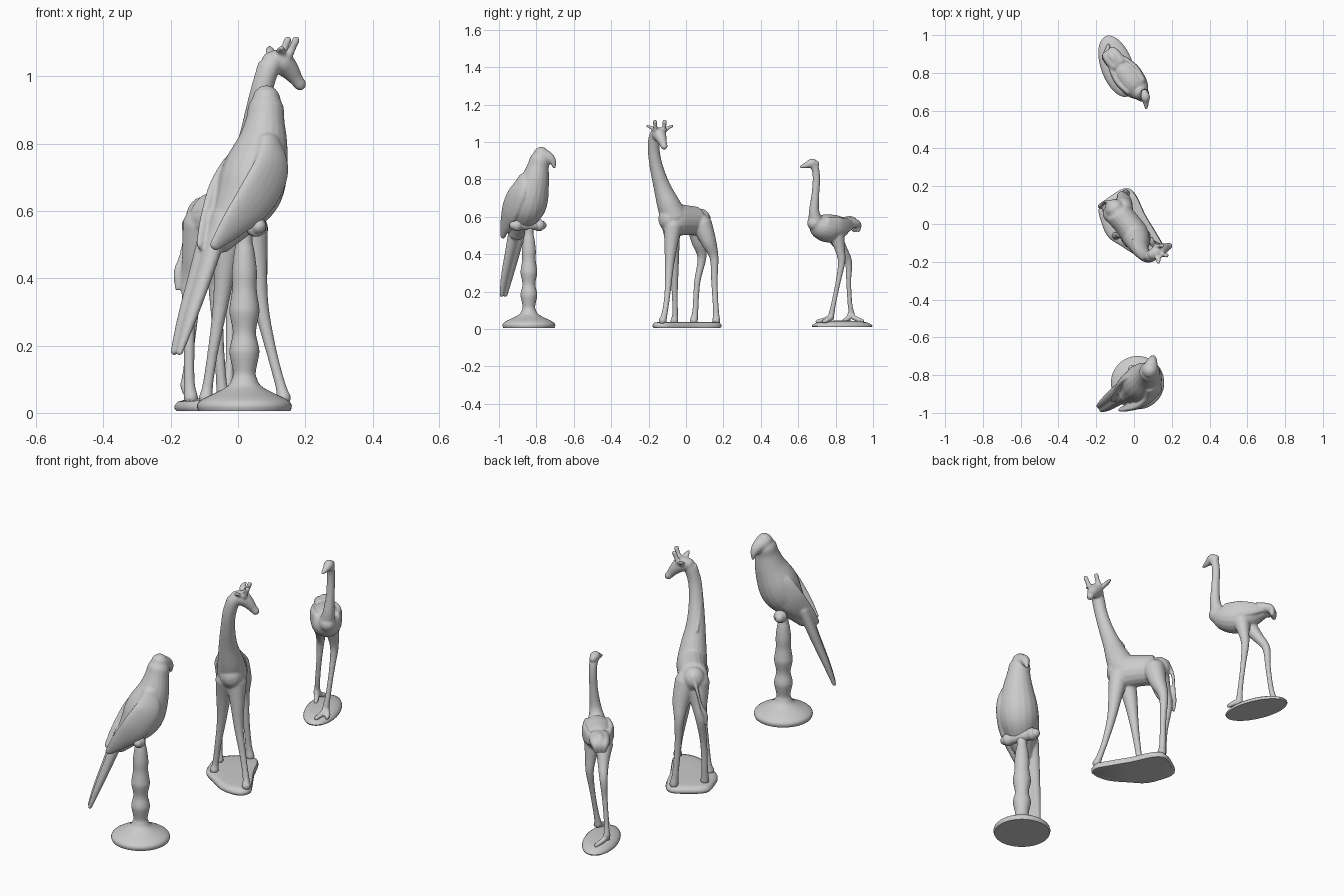
import bpy, bmesh, math
from mathutils import Vector


def spline(p, steps=5):
    """Catmull-Rom interpolation of tuples."""
    out = []
    for i in range(len(p) - 1):
        a, b, c, d = p[max(i - 1, 0)], p[i], p[i + 1], p[min(i + 2, len(p) - 1)]
        for k in range(steps):
            t = k / steps
            out.append([0.5 * (2 * q + (r - o) * t + (2 * o - 5 * q + 4 * r - s) * t * t
                               + (3 * q - o - 3 * r + s) * t ** 3) for o, q, r, s in zip(a, b, c, d)])
    return out + [list(p[-1])]


def skin(bm, rings):
    rows = [[bm.verts.new(v) for v in ring] for ring in rings]
    n = len(rows[0])
    for a, b in zip(rows, rows[1:]):
        for i in range(n):
            bm.faces.new((a[i], a[(i + 1) % n], b[(i + 1) % n], b[i]))
    bm.faces.new(rows[0])
    bm.faces.new(rows[-1])


def tube(bm, pts, side=None, n=18):
    """Round-ended tube; points are x, y, z, radius[, second radius]."""
    pts = spline([tuple(p) if len(p) == 5 else tuple(p) + (p[3],) for p in pts])
    pos = [Vector(p[:3]) for p in pts]
    ref = Vector(side) if side else (pos[-1] - pos[0]).orthogonal()
    rings = []
    for i, p in enumerate(pts):
        t = (pos[min(i + 1, len(pos) - 1)] - pos[max(i - 1, 0)]).normalized()
        u = (ref - t * ref.dot(t)).normalized()
        v = t.cross(u)
        caps = [(0, 1)]
        if i == 0:
            caps = [(-math.sin(a), math.cos(a)) for a in (1.4, 1.0, 0.5, 0)]
        if i == len(pts) - 1:
            caps = [(math.sin(a), math.cos(a)) for a in (0, 0.5, 1.0, 1.4)]
        for off, sc in caps:
            c = pos[i] + t * off * min(p[3], p[4])
            rings.append([c + u * p[3] * sc * math.cos(k * math.tau / n)
                          + v * p[4] * sc * math.sin(k * math.tau / n) for k in range(n)])
    skin(bm, rings)


def finish(name, bm, voxel=None):
    bmesh.ops.recalc_face_normals(bm, faces=bm.faces)
    me = bpy.data.meshes.new(name)
    bm.to_mesh(me)
    bm.free()
    ob = bpy.data.objects.new(name, me)
    bpy.context.collection.objects.link(ob)
    for f in me.polygons:
        f.use_smooth = True
    if voxel:
        r = ob.modifiers.new("fuse", 'REMESH')
        r.mode, r.voxel_size, r.use_smooth_shade = 'VOXEL', voxel, True
        s = ob.modifiers.new("soften", 'SMOOTH')
        s.factor, s.iterations = 0.5, 6
    else:
        bpy.context.view_layer.objects.active = ob
        ob.select_set(True)
        bpy.ops.object.shade_smooth_by_angle(angle=math.radians(50))
        ob.select_set(False)
    return ob


def stack(name, centre, outline, profile):
    """Outline scaled through (scale, z) levels."""
    bm = bmesh.new()
    skin(bm, [[(centre[0] + x * s, centre[1] + y * s, z) for x, y in outline] for s, z in profile])
    return finish(name, bm)


def ellipse(a, b, ang=0, n=48):
    c, s = math.cos(ang), math.sin(ang)
    return [(a * math.cos(t) * c - b * math.sin(t) * s, a * math.cos(t) * s + b * math.sin(t) * c)
            for t in (k * math.tau / n for k in range(n))]


# ---- Parrot stand ----
levels = spline([(.137, .006), (.141, .02), (.135, .033), (.115, .046), (.085, .06), (.05, .08), (.036, .105),
                 (.034, .125), (.044, .175), (.042, .2), (.034, .24), (.044, .295), (.043, .32),
                 (.036, .37), (.037, .42), (.03, .48), (.024, .51), (.026, .56)], 3)
stack("parrot_stand", (.019, -.84), ellipse(1, 1), levels)

bm = bmesh.new()
bar = [(-1, .024), (-.9, .031), (-.7, .031), (-.55, .027), (0, .027), (.55, .027), (.7, .031), (.9, .031), (1, .024)]
tube(bm, [(.026 + .034 * k, -.845 - .075 * k, .555, r) for k, r in bar])
finish("parrot_perch_bar", bm)

# ---- Parrot ----
F, L = Vector((.78, .62, 0)), Vector((.62, -.78, 0))
C = Vector((.03, -.86, 0))


def bird(s, t, z):
    return tuple(C + F * s + L * t + Vector((0, 0, z)))


bm = bmesh.new()
tube(bm, [(.084, -.775, .932, .042), (.083, -.78, .91, .053), (.081, -.79, .87, .058), (.073, -.806, .8, .076),
          (.052, -.83, .72, .097), (.03, -.85, .65, .097), (-.01, -.88, .58, .07), (-.05, -.905, .52, .045)], L)
# hooked beak flowing from the crown
tube(bm, [(.087, -.765, .925, .042), (.095, -.732, .914, .03), (.1, -.712, .893, .019), (.101, -.704, .865, .008)])
for side in (-1, 1):
    # folded wings
    tube(bm, [(*bird(.045, side * .045, .81), .022, .035), (*bird(.03, side * .075, .73), .024, .065),
              (*bird(-.03, side * .077, .64), .024, .068), (*bird(-.1, side * .055, .56), .018, .045),
              (*bird(-.155, side * .032, .495), .01, .018)], L)
    # long tail feathers
    dx, dy = L.x * side, L.y * side
    tube(bm, [(-.06 + .02 * dx, -.89 + .02 * dy, .58, .036, .03), (-.108 + .018 * dx, -.925 + .018 * dy, .42, .03, .023),
              (-.152 + .016 * dx, -.957 + .016 * dy, .28, .022, .017),
              (-.182 + .013 * dx, -.976 + .013 * dy, .18, .012, .01)], L)
    # legs meeting the bar
    tube(bm, [(*bird(.0, side * .035, .61), .03), (*bird(.0, side * .035, .575), .018)])
finish("parrot", bm, .005)

# ---- Giraffe ground ----
pts = [(-.185, .09), (-.11, .158), (-.04, .19), (.01, .155), (.06, .05), (.12, -.05), (.155, -.12),
       (.125, -.172), (.03, -.172), (-.07, -.115), (-.135, -.07), (-.17, .0)]
loop = spline([pts[-1]] + pts + pts[:2], 4)[4:-5]
stack("giraffe_ground", (0, 0), loop, [(.97, .005), (1, .012), (1, .022), (.95, .034), (.8, .038), (.3, .036)])

# ---- Giraffe ----
bm = bmesh.new()
S = (.75, .66, 0)
tube(bm, [(-.1, .078, .585, .055, .06), (-.085, .058, .58, .07, .074), (-.035, 0, .582, .071, .08),
          (.005, -.055, .585, .073, .086), (.025, -.088, .59, .06, .07)], S)
tube(bm, [(.01, -.065, .6, .073), (.022, -.095, .67, .062), (.032, -.128, .76, .046), (.05, -.157, .86, .036),
          (.069, -.172, .95, .032), (.09, -.169, 1.02, .032), (.112, -.155, 1.05, .03)])
# head
tube(bm, [(.1, -.16, 1.045, .03), (.128, -.145, 1.042, .037), (.152, -.133, 1.02, .03),
          (.172, -.123, .993, .021), (.184, -.117, .977, .019)])
for k in (-1, 1):
    x, y = .132 - k * .012, -.14 + k * .022
    # horns and ears
    tube(bm, [(x + .005, y, 1.06, .014), (x + .018, y + k * .002, 1.085, .011), (x + .028, y + k * .004, 1.108, .012)])
    tube(bm, [(x - .012, y, 1.055, .01, .012), (x - .02 - k * .004, y + k * .02, 1.075, .009, .016),
              (x - .02 - k * .006, y + k * .045, 1.085, .007, .008)], (0, 0, 1))
# mane
tube(bm, [(.0, -.09, .74, .008, .02), (.024, -.158, .85, .006, .02), (.047, -.188, .95, .006, .018),
          (.072, -.182, 1.04, .006, .018)], S)
radii_front = (.05, .036, .023, .016, .016, .022)
radii_rear = (.055, .042, .024, .017, .016, .022)
legs = [
    (radii_front, [(.04, -.07, .55), (.052, -.08, .45), (.068, -.09, .32), (.1, -.1, .18),
                   (.127, -.115, .08), (.136, -.125, .045)]),
    (radii_front, [(-.015, -.08, .55), (-.035, -.07, .45), (-.052, -.062, .32), (-.075, -.06, .18),
                   (-.09, -.058, .08), (-.095, -.062, .045)]),
    (radii_rear, [(-.06, .085, .56), (-.055, .12, .47), (-.065, .15, .38), (-.06, .152, .25),
                  (-.05, .16, .1), (-.043, .162, .045)]),
    (radii_rear, [(-.11, .055, .56), (-.125, .07, .47), (-.145, .085, .38), (-.145, .06, .25),
                  (-.145, .05, .1), (-.14, .042, .045)]),
]
for radii, path in legs:
    tube(bm, [(*p, r) for p, r in zip(path, radii)])
# tail with tuft
tube(bm, [(-.12, .11, .61, .014), (-.148, .12, .55, .009), (-.165, .11, .47, .009), (-.178, .095, .42, .013),
          (-.18, .09, .37, .008)])
finish("giraffe", bm, .005)

# ---- Ostrich ground ----
stack("ostrich_ground", (-.09, .835), ellipse(.17, .085, math.radians(-70)),
      [(.98, .01), (1, .016), (.97, .024), (.85, .034), (.6, .042), (.2, .045)])

# ---- Ostrich ----
F, L = Vector((.62, -.78, 0)), Vector((.78, .62, 0))
C = Vector((-.02, .765, 0))
bm = bmesh.new()
tube(bm, [(*bird(-.12, 0, .555), .035, .035), (*bird(-.07, 0, .545), .062, .062), (*bird(0, 0, .538), .075, .076),
          (*bird(.06, 0, .548), .066, .066), (*bird(.1, 0, .566), .04, .04)], L)
tube(bm, [(.035, .695, .57, .042), (.05, .685, .63, .028), (.055, .692, .72, .021), (.055, .697, .8, .02),
          (.057, .692, .855, .02), (.06, .675, .882, .022)])
# head and beak
tube(bm, [(.056, .695, .882, .019), (.06, .672, .886, .025), (.063, .645, .876, .017), (.065, .614, .867, .008)])
# tail plume
for k in (-1, 0, 1):
    tube(bm, [(*bird(-.11, k * .02, .57), .03), (*bird(-.155, k * .024, .578 - abs(k) * .012), .025),
              (*bird(-.18, k * .022, .556), .02), (*bird(-.185, k * .02, .53), .012)])
# folded wings
for k in (-1, 1):
    tube(bm, [(*bird(.05, k * .052, .565), .014, .035), (*bird(-.02, k * .064, .553), .014, .045),
              (*bird(-.09, k * .052, .555), .012, .036), (*bird(-.14, k * .03, .56), .01, .02)], L)
# forward leg, trailing leg
tube(bm, [(-.02, .805, .5, .043), (-.019, .822, .43, .028), (-.02, .832, .36, .02), (-.022, .815, .26, .014),
          (-.025, .79, .14, .013), (-.03, .775, .065, .017)])
tube(bm, [(-.075, .79, .5, .043), (-.1, .833, .43, .028), (-.126, .868, .36, .02), (-.135, .87, .26, .014),
          (-.149, .876, .14, .013), (-.157, .887, .08, .015)])
# toes
for path in ([(-.03, .778, .062), (-.028, .745, .05), (-.034, .7, .04)],
             [(-.03, .778, .06), (-.005, .755, .048), (.005, .735, .04)],
             [(-.157, .88, .085), (-.15, .9, .06), (-.135, .945, .042)],
             [(-.157, .88, .085), (-.15, .87, .06), (-.135, .84, .042)]):
    tube(bm, [(*p, r) for p, r in zip(path, (.015, .014, .01))])
finish("ostrich", bm, .005)
